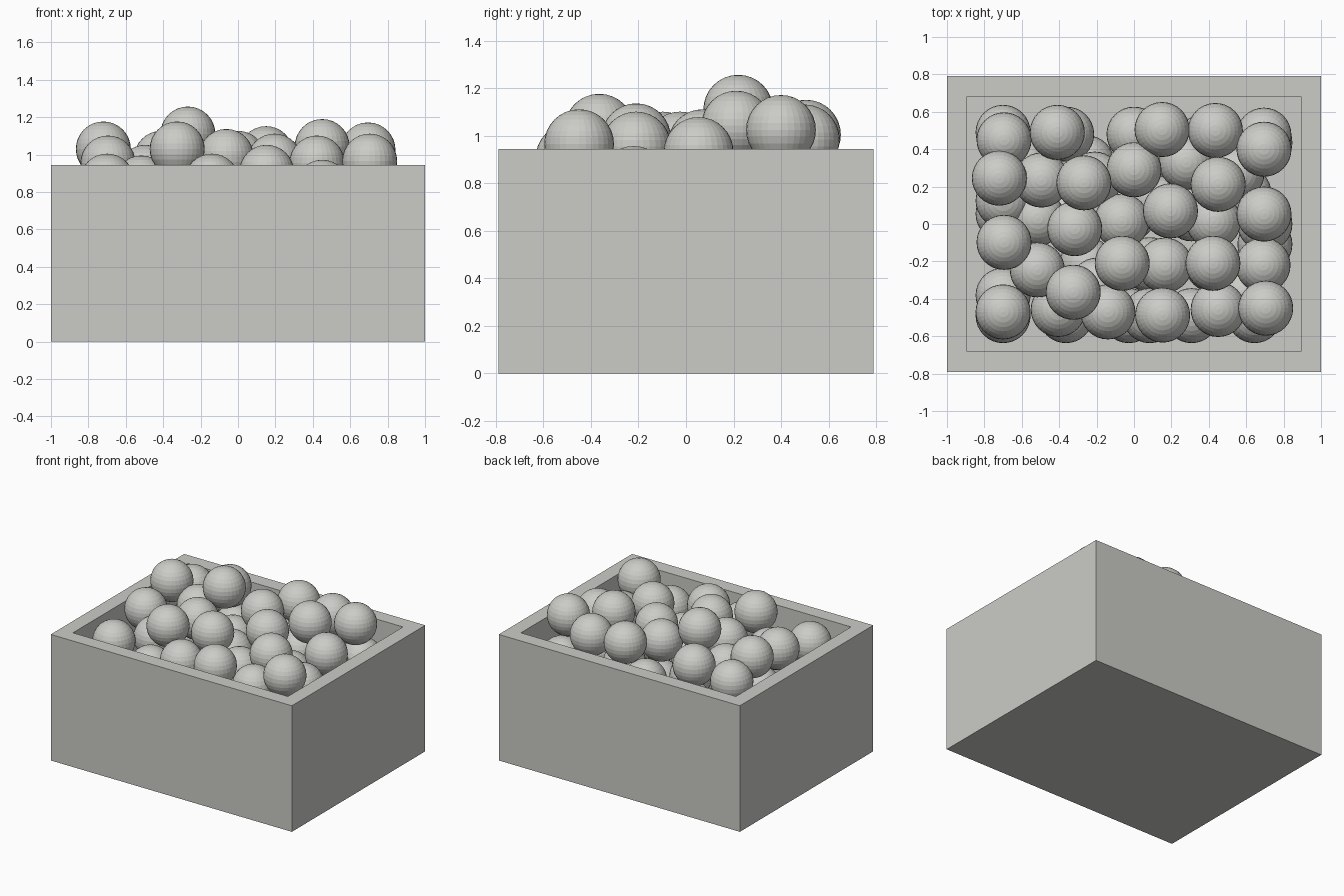
import bpy, bmesh
from mathutils import Vector

if "Cube" in bpy.data.objects:
    bpy.data.objects.remove(bpy.data.objects["Cube"])

R = 0.147                      # ball radius
HX, HY, HZ = 1.0, 0.79, 0.945  # outer half sizes and height
WALL = 0.153

grey = bpy.data.materials.new("warm_light_grey")
grey.diffuse_color = (0.6, 0.6, 0.57, 1)
grey.use_nodes = True
grey.node_tree.nodes["Principled BSDF"].inputs["Base Color"].default_value = grey.diffuse_color

# Open box: a cuboid whose top is inset and pushed down
bm = bmesh.new()
bmesh.ops.create_cube(bm, size=1)
for v in bm.verts:
    v.co = (v.co.x * 2 * HX, v.co.y * 2 * HY, (v.co.z + 0.5) * HZ)
top = max(bm.faces, key=lambda f: f.calc_center_median().z)
bmesh.ops.inset_region(bm, faces=[top], thickness=WALL)
res = bmesh.ops.extrude_discrete_faces(bm, faces=[top])
bmesh.ops.translate(bm, verts=res["faces"][0].verts, vec=(0, 0, WALL - HZ))
bmesh.ops.recalc_face_normals(bm, faces=bm.faces)
mesh = bpy.data.meshes.new("box")
bm.to_mesh(mesh)
bm.free()
mesh.materials.append(grey)
bpy.context.collection.objects.link(bpy.data.objects.new("box", mesh))

# Visible balls of the heap (x, y, z)
centres = [Vector(c) for c in [
    (-.695, .45, .92), (-.41, .49, .98), (.15, .505, 1.005), (.435, .50, .985),
    (.695, .40, 1.025), (-.72, .245, 1.03), (-.495, .235, .905), (-.268, .22, 1.11),
    (0, .29, .98), (.45, .212, 1.043), (.195, .07, .965), (.695, .053, .932),
    (-.695, -.098, .955), (-.317, -.025, .955), (-.063, -.21, .99), (.422, -.21, .955),
    (-.70, -.47, .858), (-.325, -.365, 1.03), (.704, -.45, .965), (.153, -.487, .905),
    (.45, -.457, .825), (-.14, -.47, .858), (-.517, -.245, .848), (-.405, -.457, .74),
    (.69, -.22, .81), (.165, -.22, .79), (-.065, .015, .77), (.425, .015, .74),
    (-.515, .03, .73), (-.70, .125, .75), (.695, .475, .74), (0, .48, .755),
    (-.36, .48, .70), (-.21, .24, .75), (.28, .33, .75), (.55, .27, .75)]]

# Hidden balls: fill the box from the floor up wherever a ball fits
def steps(lo, hi, n):
    return [lo + (hi - lo) * i / (n - 1) for i in range(n)]

lim_x, lim_y = HX - WALL - R, HY - WALL - R
for z in steps(WALL + R, 0.62, 8):
    for y in steps(-lim_y, lim_y, 19):
        for x in steps(-lim_x, lim_x, 26):
            p = Vector((x, y, z))
            if all((p - c).length > 1.97 * R for c in centres):
                centres.append(p)

# All balls share one faceted sphere mesh
bm = bmesh.new()
bmesh.ops.create_uvsphere(bm, u_segments=32, v_segments=16, radius=R)
ball = bpy.data.meshes.new("ball")
bm.to_mesh(ball)
bm.free()
ball.materials.append(grey)
for i, c in enumerate(centres):
    ob = bpy.data.objects.new(f"ball_{i + 1}", ball)
    ob.location = c
    bpy.context.collection.objects.link(ob)
